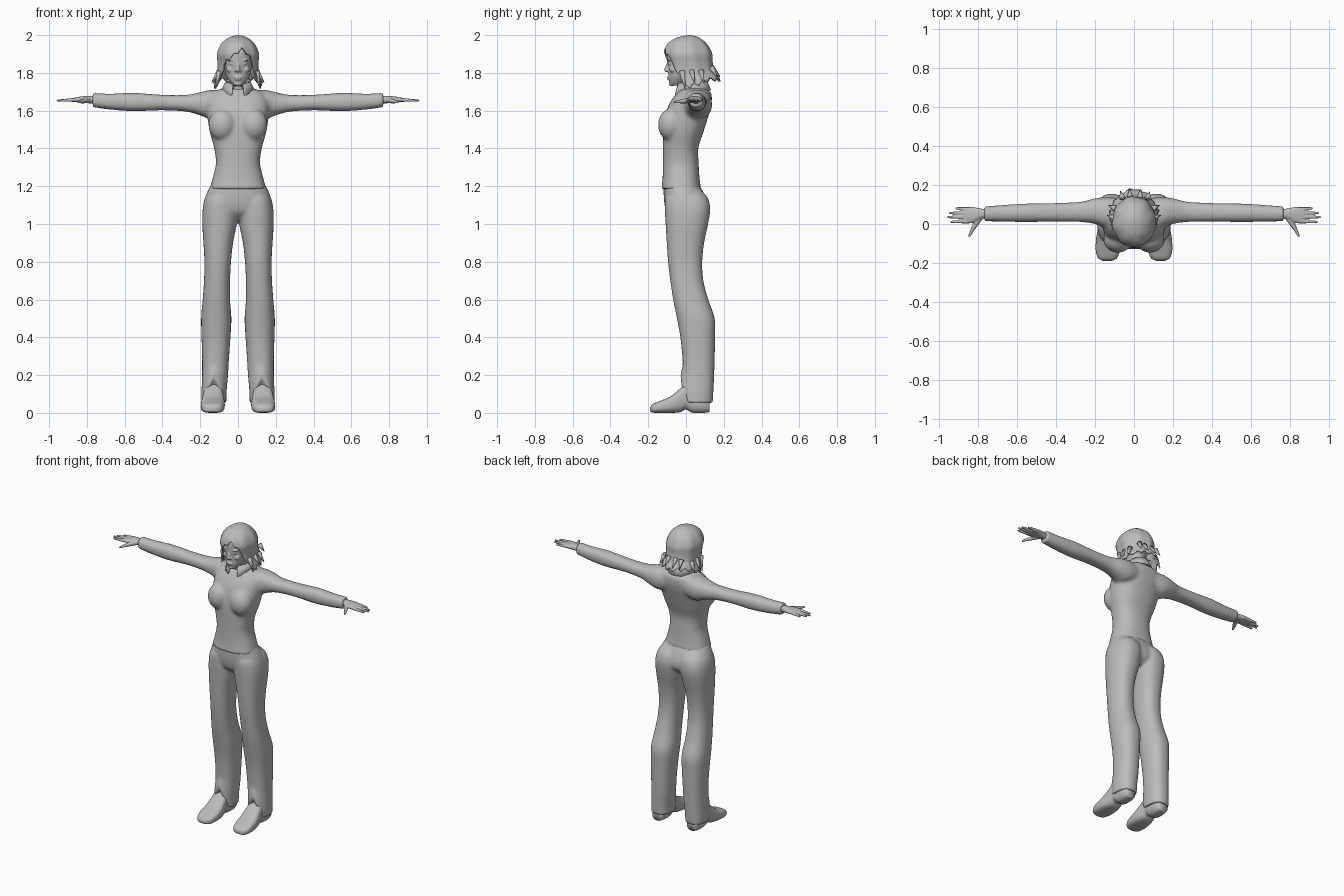
import bpy, bmesh, math
from mathutils import Matrix, Vector

grey = bpy.data.materials.new("plain grey")
grey.diffuse_color = (0.5, 0.5, 0.5, 1)


def sample(tab, t):
    """Smooth interpolation of table rows (t, values...)."""
    i = 0
    while i < len(tab) - 2 and t > tab[i + 1][0]:
        i += 1
    a, b = tab[i], tab[i + 1]
    h = b[0] - a[0]
    u = (t - a[0]) / h
    p, q = tab[max(i - 1, 0)], tab[min(i + 2, len(tab) - 1)]
    out = []
    for k in range(1, len(a)):
        m0 = (b[k] - p[k]) / (b[0] - p[0]) * h
        m1 = (q[k] - a[k]) / (q[0] - a[0]) * h
        out.append((2*u**3 - 3*u*u + 1) * a[k] + (u**3 - 2*u*u + u) * m0
                   + (3*u*u - 2*u**3) * b[k] + (u**3 - u*u) * m1)
    return out


def loft(bm, tab, axis="z", side=1, p=2.3, n=32, steps=5, warp=None):
    """Closed skin through rounded sections (t, a0, a1, b0, b1)."""
    ts = [a[0] + (b[0] - a[0]) * k / steps for a, b in zip(tab, tab[1:]) for k in range(steps)]
    ts.append(tab[-1][0])
    rings = []
    for t in ts:
        a0, a1, b0, b1 = sample(tab, t)
        ring = []
        for j in range(n):
            g = 2 * math.pi * j / n
            c, s = math.cos(g), math.sin(g)
            a = (a0 + a1) / 2 + (a1 - a0) / 2 * math.copysign(abs(c) ** (2 / p), c)
            b = (b0 + b1) / 2 + (b1 - b0) / 2 * math.copysign(abs(s) ** (2 / p), s)
            co = Vector({"z": (a, b, t), "x": (t, a, b), "y": (a, t, b)}[axis])
            if warp:
                co = warp(co, g)
            co.x *= side
            ring.append(bm.verts.new(co))
        rings.append(ring)
    for r, q in zip(rings, rings[1:]):
        for j in range(n):
            k = (j + 1) % n
            bm.faces.new((r[j], r[k], q[k], q[j]))
    for r in (rings[0], rings[-1]):
        mid = bm.verts.new(sum((v.co for v in r), Vector()) / n)
        for j in range(n):
            bm.faces.new((r[j], r[(j + 1) % n], mid))


def ball(bm, loc, size):
    m = Matrix.Translation(loc) @ Matrix.Diagonal((*size, 1))
    bmesh.ops.create_uvsphere(bm, u_segments=24, v_segments=14, radius=1, matrix=m)


def spike(bm, a, b, r0, r1):
    a, b = Vector(a), Vector(b)
    rot = (b - a).to_track_quat("Z", "Y").to_matrix().to_4x4()
    bmesh.ops.create_cone(bm, cap_ends=True, segments=10, radius1=r0, radius2=r1,
                          depth=(b - a).length, matrix=Matrix.Translation((a + b) / 2) @ rot)


def finish(name, bm, voxel=0, relax=0, thick=0):
    bmesh.ops.remove_doubles(bm, verts=bm.verts, dist=1e-5)
    bmesh.ops.recalc_face_normals(bm, faces=bm.faces)
    me = bpy.data.meshes.new(name)
    bm.to_mesh(me)
    bm.free()
    me.materials.append(grey)
    for f in me.polygons:
        f.use_smooth = True
    ob = bpy.data.objects.new(name, me)
    bpy.context.collection.objects.link(ob)
    if thick:
        ob.modifiers.new("thickness", "SOLIDIFY").thickness = thick
    if voxel:
        r = ob.modifiers.new("fuse", "REMESH")
        r.mode, r.voxel_size, r.use_smooth_shade = "VOXEL", voxel, True
    if relax:
        s = ob.modifiers.new("relax", "SMOOTH")
        s.factor, s.iterations = 0.5, relax


# Shirt: torso, bust and sleeves fused together
bm = bmesh.new()
torso = [(1.185, .15, -.131, .08), (1.24, .135, -.124, .072), (1.32, .117, -.122, .067),
         (1.4, .126, -.122, .065), (1.48, .148, -.122, .09), (1.55, .16, -.115, .112),
         (1.61, .165, -.1, .13), (1.66, .16, -.075, .137), (1.70, .13, -.045, .13),
         (1.72, .075, -.03, .1)]
loft(bm, [(z, -x, x, f, b) for z, x, f, b in torso], p=2.4, n=40)
sleeve = [(.06, .0, .13, 1.58, 1.70), (.14, -.02, .138, 1.555, 1.71), (.2, .0, .132, 1.575, 1.698),
          (.27, .01, .115, 1.594, 1.684), (.4, .012, .108, 1.602, 1.684), (.55, .01, .105, 1.597, 1.694),
          (.68, .012, .097, 1.606, 1.690), (.77, .014, .09, 1.618, 1.694)]
for s in (1, -1):
    loft(bm, sleeve, "x", s)
    ball(bm, (s * .083, -.082, 1.525), (.074, .066, .085))
finish("shirt", bm, .009, 8)

# Trousers: pelvis and flared legs, with a notch at each front hem
bm = bmesh.new()
pelvis = [(1.02, .12, -.06, .07), (1.06, .178, -.1, .108), (1.1, .184, -.113, .114),
          (1.15, .171, -.118, .1), (1.21, .143, -.118, .07)]
loft(bm, [(z, -x, x, f, b) for z, x, f, b in pelvis])
leg = [(.055, .062, .193, -.03, .142), (.12, .06, .193, -.027, .145), (.2, .053, .19, -.018, .149),
       (.3, .047, .19, -.02, .152), (.4, .04, .193, -.03, .154), (.5, .035, .195, -.048, .152),
       (.6, .042, .187, -.068, .118), (.7, .042, .18, -.083, .092), (.8, .037, .178, -.095, .086),
       (.9, .026, .183, -.102, .096), (1.0, .006, .189, -.108, .117), (1.08, -.002, .187, -.112, .128),
       (1.14, .0, .172, -.108, .115), (1.18, .02, .14, -.08, .08)]


def notch(co, g):
    off = abs((g + math.pi / 2 + math.pi) % (2 * math.pi) - math.pi)
    if co.z < .3:
        low = .05 + .14 * max(0, 1 - off / 1.05)
        co.z = low + (co.z - .055) * (.3 - low) / .245
    return co


for s in (1, -1):
    loft(bm, leg, "z", s, warp=notch)
finish("trousers", bm, .008, 4)

# Shoes
bm = bmesh.new()
shoe = [(-.19, .115, .16, .008, .03), (-.178, .09, .182, .002, .045), (-.14, .074, .196, 0, .062),
        (-.08, .07, .195, 0, .088), (-.03, .076, .187, .004, .13), (.0, .08, .182, .018, .155),
        (.03, .08, .18, .002, .16), (.09, .082, .178, 0, .13), (.125, .095, .165, .004, .09)]
for s in (1, -1):
    loft(bm, shoe, "y", s, p=2.9)
finish("shoes", bm)

# Hands with four fingers and a thumb
bm = bmesh.new()
palm = [(.74, .03, .075, 1.636, 1.676), (.79, .024, .08, 1.639, 1.678),
        (.83, .004, .088, 1.643, 1.675), (.875, .006, .084, 1.646, 1.667)]
fingers = [(.014, .01, .944), (.036, .035, .96), (.056, .057, .951), (.076, .081, .917)]
for s in (1, -1):
    loft(bm, palm, "x", s, n=20)
    for y0, y1, tip in fingers:
        spike(bm, (s * .85, y0, 1.658), (s * tip, y1, 1.653), .0115, .006)
    spike(bm, (s * .79, .035, 1.655), (s * .825, -.02, 1.65), .016, .012)
    spike(bm, (s * .823, -.015, 1.65), (s * .848, -.065, 1.645), .012, .006)
finish("hands", bm, .004, 3)

# Head and neck with modelled features
bm = bmesh.new()
head = [(1.732, .024, -.078, -.03), (1.75, .04, -.088, .0), (1.78, .06, -.092, .04),
        (1.82, .071, -.095, .09), (1.87, .079, -.1, .11), (1.92, .078, -.096, .11), (1.96, .058, -.065, .08)]
loft(bm, [(z, -x, x, f, b) for z, x, f, b in head], p=2.15)
loft(bm, [(1.66, -.055, .055, -.03, .1), (1.72, -.046, .046, -.036, .075),
          (1.8, -.045, .045, -.035, .075)])
spike(bm, (0, -.086, 1.872), (0, -.106, 1.815), .007, .011)
ball(bm, (0, -.102, 1.813), (.012, .013, .009))
ball(bm, (0, -.09, 1.777), (.023, .011, .006))
ball(bm, (0, -.089, 1.767), (.019, .011, .006))
ball(bm, (0, -.078, 1.742), (.02, .012, .012))
for s in (1, -1):
    ball(bm, (s * .031, -.086, 1.849), (.015, .009, .006))
    ball(bm, (s * .034, -.087, 1.868), (.022, .012, .006))
    ball(bm, (s * .013, -.097, 1.811), (.007, .008, .006))
    ball(bm, (s * .042, -.068, 1.818), (.02, .02, .018))
finish("head", bm, .004, 4)

# Hair: a shell with a side-parted fringe and jagged outward-flicked ends
bm = bmesh.new()
shape = [(1.72, .13, -.07, .188), (1.77, .117, -.09, .178), (1.81, .107, -.1, .15),
         (1.86, .108, -.108, .14), (1.9, .111, -.118, .138), (1.95, .09, -.1, .113),
         (1.98, .06, -.063, .08), (1.995, .03, -.018, .05), (2.0, 0, .02, .02)]
hem = [(-3.15, 1.765), (-2.2, 1.765), (-1.5, 1.735), (-1.1, 1.735), (-.9, 1.81), (-.7, 1.85),
       (-.3, 1.885), (.2, 1.925), (.5, 1.9), (.75, 1.86), (.95, 1.8), (1.1, 1.735),
       (1.5, 1.735), (2.2, 1.765), (3.15, 1.765)]
n, rows = 120, 26
grid = []
for j in range(n):
    a = -math.pi + 2 * math.pi * j / n
    end = sample(hem, a)[0] + .02 * abs((j % 8) / 4 - 1) - .01
    lock = 1 + .018 * math.sin(j * 2 * math.pi / 15)
    col = []
    for k in range(rows + 1):
        z = 2 - (2 - end) * (k / rows) ** 1.7
        rx, f, b = sample(shape, z)
        w = lock if z < 1.97 else 1
        col.append(bm.verts.new((rx * w * math.sin(a), (f + b) / 2 - (b - f) / 2 * w * math.cos(a), z)))
    grid.append(col)
for j in range(n):
    c, d = grid[j], grid[(j + 1) % n]
    for k in range(rows):
        bm.faces.new((c[k], c[k + 1], d[k + 1], d[k]))
finish("hair", bm, thick=.008)

# Loose hair tips
bm = bmesh.new()
for s in (1, -1):
    for y, dx, z in ((-.02, .118, 1.715), (.03, .138, 1.75), (.08, .13, 1.745)):
        spike(bm, (s * .098, y, 1.81), (s * dx, y + .015, z), .016, .002)
for x in (-.06, -.02, .03, .07):
    spike(bm, (x, .135, 1.83), (x * 1.15, .186 - abs(x) * .3, 1.78), .016, .002)
finish("hair_tips", bm)

# Folded shirt collar, open at the front with two points
bm = bmesh.new()
prev = None
for j in range(41):
    a = .4 + (2 * math.pi - .8) * j / 40
    t = min(a, 2 * math.pi - a)
    back = .02 * (1 - math.cos(a)) / 2
    point = .05 * max(0, 1 - (t - .4) / .5)
    col = []
    for rx, ry, z in ((.05, .06, 1.70), (.055, .068, 1.742 + back), (.066, .08, 1.744 + back),
                      (.09, .103, 1.708 - point)):
        col.append(bm.verts.new((rx * math.sin(a), .03 - ry * math.cos(a), z)))
    if prev:
        for k in range(3):
            bm.faces.new((prev[k], prev[k + 1], col[k + 1], col[k]))
    prev = col
finish("collar", bm, thick=.006)
